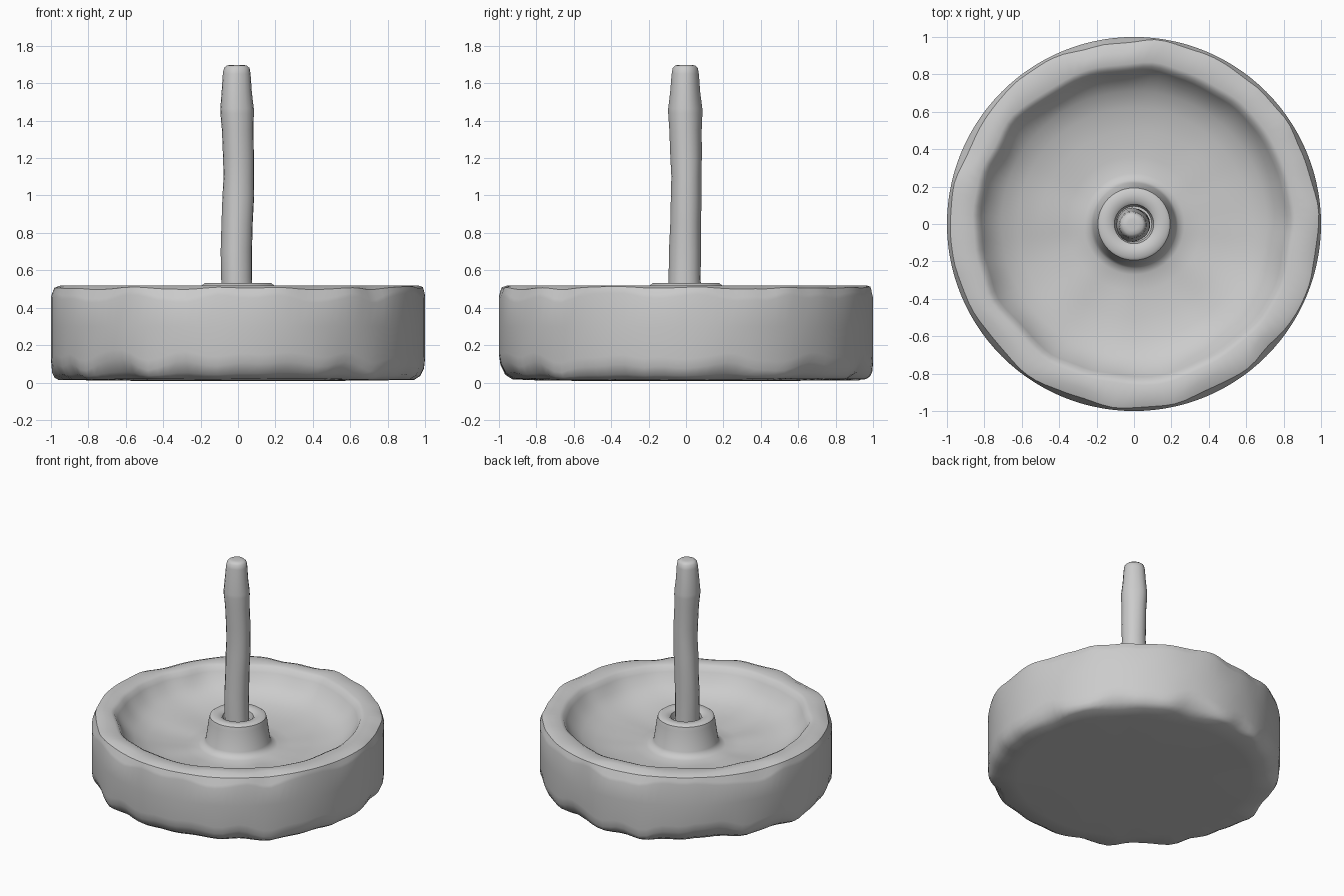
import bpy, bmesh, math
from mathutils import Vector, noise

if "Cube" in bpy.data.objects:
    bpy.data.objects.remove(bpy.data.objects["Cube"])

stone = bpy.data.materials.new("grey stone")
stone.diffuse_color = (0.6, 0.6, 0.6, 1)
stone.use_nodes = True
stone.node_tree.nodes["Principled BSDF"].inputs["Base Color"].default_value = stone.diffuse_color


def rough(a, freq, seed):
    """Smooth periodic noise round the axis, about -1..1."""
    return noise.noise(Vector((math.cos(a) * freq, math.sin(a) * freq, seed)))


def lathe(name, segments, ring_fn, angle=40):
    """Spin a profile; ring_fn(a) gives (x offset, y offset, r, z) points."""
    bm = bmesh.new()
    cols = []
    for i in range(segments):
        a = 2 * math.pi * i / segments
        cols.append([bm.verts.new((ox + r * math.cos(a), oy + r * math.sin(a), z))
                     for ox, oy, r, z in ring_fn(a)])
    for i in range(segments):
        p, q = cols[i], cols[(i + 1) % segments]
        for k in range(len(p) - 1):
            bm.faces.new((p[k], q[k], q[k + 1], p[k + 1]))
    bm.faces.new([c[0] for c in reversed(cols)])
    bm.faces.new([c[-1] for c in cols])
    bmesh.ops.recalc_face_normals(bm, faces=bm.faces)
    me = bpy.data.meshes.new(name)
    bm.to_mesh(me)
    bm.free()
    me.materials.append(stone)
    ob = bpy.data.objects.new(name, me)
    bpy.context.collection.objects.link(ob)
    bpy.ops.object.select_all(action='DESELECT')
    ob.select_set(True)
    bpy.context.view_layer.objects.active = ob
    bpy.ops.object.shade_smooth_by_angle(angle=math.radians(angle))
    return ob


# Basin: chipped wheel-shaped body with hollow bowl and central boss
def basin_ring(a):
    b = 0.075 + 0.06 * rough(a, 5, 1.3)      # bottom chip size
    t = 0.045 + 0.05 * rough(a, 5, 7.7)      # top chip size
    t = max(t, 0.018)
    b = max(b, 0.035)
    n = 0.022 * rough(a, 4, 4.1)             # inner lip waviness
    f = 0.012 * rough(a, 2, 9.2)             # floor unevenness
    low = 0.018 + 0.012 * rough(a, 1.5, 3.3)
    pts = [(0.45, 0.008), (0.80, 0.012), (1 - b * 0.95, low), (1 - b * 0.4, low + b * 0.35),
           (0.998 - b * 0.06, low + b), (1.0, low + b + 0.05), (1.0, 0.30),
           (1.0, 0.495 - t), (0.998 - t * 0.1, 0.515 - t), (1 - t * 0.45, 0.518 - t * 0.3),
           (0.985 - t, 0.52), (0.86 + n, 0.52), (0.835 + n, 0.508), (0.815 + n, 0.475),
           (0.775 + n * 0.5, 0.415), (0.71, 0.365 + f), (0.62, 0.33 + f), (0.50, 0.31 + f),
           (0.36, 0.302 + f), (0.27, 0.304), (0.235, 0.318), (0.22, 0.345),
           (0.20, 0.49), (0.193, 0.52), (0.178, 0.531), (0.125, 0.53),
           (0.105, 0.515), (0.095, 0.47), (0.05, 0.47)]
    return [(0, 0, r, z) for r, z in pts]


lathe("basin", 112, basin_ring)


# Post: slightly uneven upright shaft with tapered tip
def post_ring(a):
    pts = [(0.085, 0.465), (0.084, 0.56), (0.085, 0.70), (0.083, 0.85), (0.085, 1.0),
           (0.082, 1.1), (0.084, 1.2), (0.084, 1.35), (0.089, 1.44), (0.089, 1.465),
           (0.080, 1.55), (0.073, 1.65), (0.067, 1.682), (0.052, 1.695), (0.03, 1.698)]
    out = []
    for r, z in pts:
        c = Vector((math.cos(a) * 1.3, math.sin(a) * 1.3, z * 2.5 + 5))
        ox = 0.006 * math.sin(z * 7) - 0.003
        oy = 0.004 * math.cos(z * 6)
        out.append((ox, oy - 0.002, r * (1 + 0.07 * noise.noise(c)), z))
    return out


lathe("post", 20, post_ring, 50)
